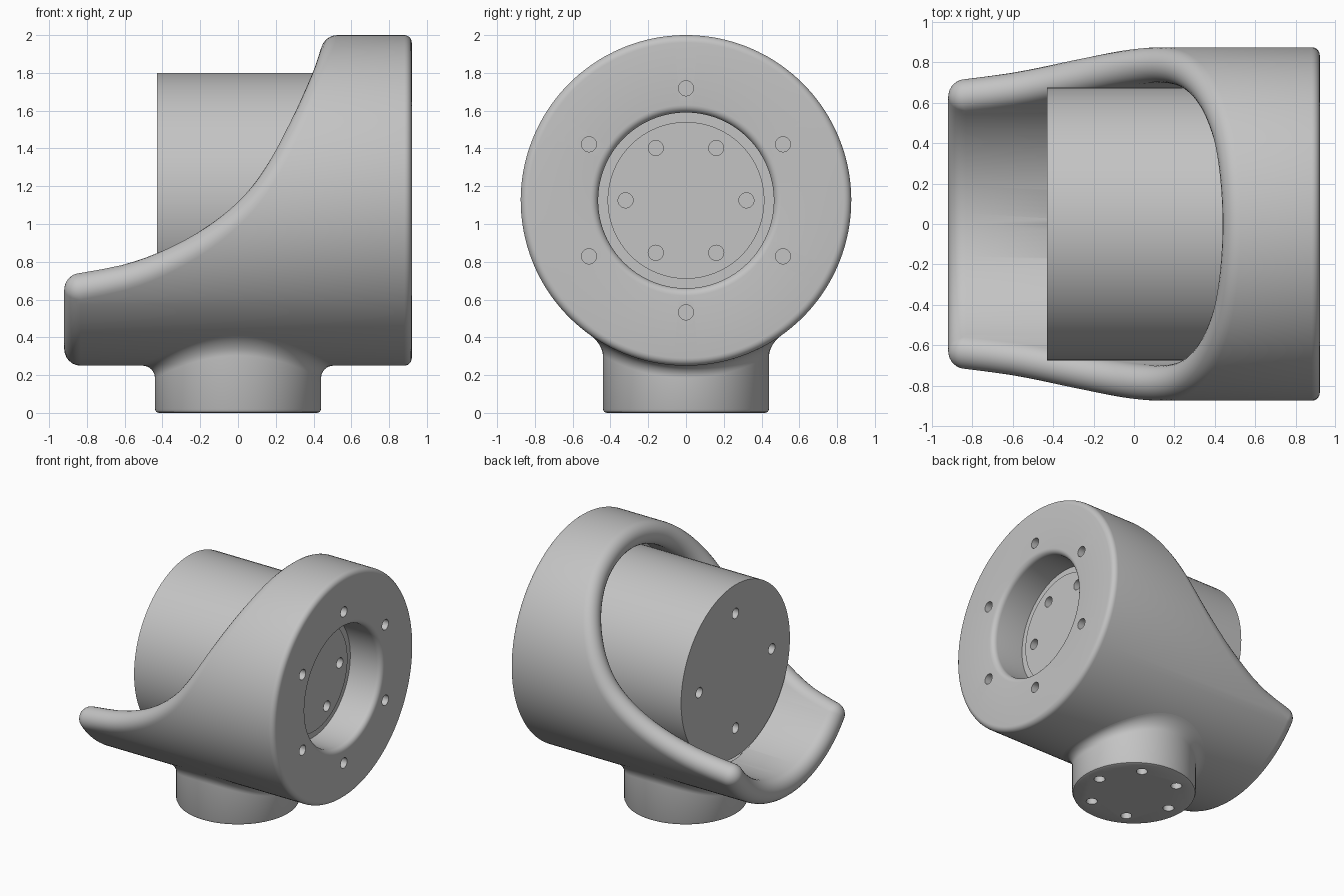
import bpy, bmesh
from math import pi, sin, cos, acos, tau
from mathutils import Vector, Matrix

cube = bpy.data.objects.get("Cube")
if cube:
    bpy.data.objects.remove(cube, do_unlink=True)

grey = bpy.data.materials.new("plain grey")
grey.use_nodes = True
COLOR = (0.55, 0.55, 0.55, 1)
grey.diffuse_color = COLOR
grey.node_tree.nodes["Principled BSDF"].inputs["Base Color"].default_value = COLOR

AXIS_Z = 1.125           # height of the horizontal axis
OUTER, INNER = 0.875, 0.70
MID, LIP = (OUTER + INNER) / 2, (OUTER - INNER) / 2
END = 0.92               # x of the flat flange face
ALONG_X = Matrix.Translation((0, 0, AXIS_Z)) @ Matrix.Rotation(pi / 2, 4, "Y")


def finish(bm, name):
    bmesh.ops.remove_doubles(bm, verts=bm.verts, dist=1e-5)
    bmesh.ops.recalc_face_normals(bm, faces=bm.faces)
    mesh = bpy.data.meshes.new(name)
    bm.to_mesh(mesh)
    bm.free()
    mesh.materials.append(grey)
    obj = bpy.data.objects.new(name, mesh)
    bpy.context.collection.objects.link(obj)
    return obj


def skin(bm, rings, closed):
    """Join rings of points with quads; cap the ends or close the chain."""
    rows = [[bm.verts.new(p) for p in ring] for ring in rings]
    n = len(rows[0])
    for k in range(len(rows) if closed else len(rows) - 1):
        a, b = rows[k], rows[(k + 1) % len(rows)]
        for i in range(n):
            j = (i + 1) % n
            bm.faces.new((a[i], a[j], b[j], b[i]))
    if not closed:
        bm.faces.new(rows[0][::-1])
        bm.faces.new(rows[-1])


def lathe(bm, profile, matrix=Matrix(), seg=96):
    """Solid of revolution; profile holds (radius, height) pairs."""
    skin(bm, [[matrix @ Vector((r * cos(tau * i / seg), r * sin(tau * i / seg), h))
               for i in range(seg)] for r, h in profile], False)


def bolt_holes(bm, matrix, count, radius, height, depth=0.1):
    """Ring of drill cutters centred on a face at the given height."""
    for i in range(count):
        a = tau * i / count
        place = matrix @ Matrix.Translation((radius * cos(a), radius * sin(a), 0))
        lathe(bm, [(0.04, height - depth), (0.04, height + depth)], place, 20)


def carve(obj, bm):
    """Subtract the cutter mesh, then smooth the result."""
    cutter = finish(bm, "cutter")
    cutter.hide_render = True
    mod = obj.modifiers.new("cut", "BOOLEAN")
    mod.operation, mod.solver, mod.object = "DIFFERENCE", "EXACT", cutter
    bpy.context.view_layer.update()
    deps = bpy.context.evaluated_depsgraph_get()
    mesh = bpy.data.meshes.new_from_object(obj.evaluated_get(deps))
    obj.modifiers.clear()
    obj.data = mesh
    bpy.data.objects.remove(cutter, do_unlink=True)
    bpy.ops.object.select_all(action="DESELECT")
    obj.select_set(True)
    bpy.context.view_layer.objects.active = obj
    bpy.ops.object.shade_smooth_by_angle(angle=pi / 6)


# Sweeping lip: centre line of the rounded edge as (x, z)
LIP_LINE = [(-0.8325, 0.6525), (-0.607, 0.694), (-0.392, 0.766), (-0.153, 0.889),
            (0.06, 1.054), (0.202, 1.226), (0.348, 1.486), (0.475, 1.765), (0.526, 1.9125)]


def lip_x(z):
    """Smooth interpolation of the lip line."""
    p, last = LIP_LINE, len(LIP_LINE) - 1
    z = min(max(z, p[0][1]), p[last][1])
    k = next(i for i in range(last) if z <= p[i + 1][1] + 1e-9)

    def slope(i):
        a, b = p[max(i - 1, 0)], p[min(i + 1, last)]
        return (b[0] - a[0]) / (b[1] - a[1])
    (x0, z0), (x1, z1) = p[k], p[k + 1]
    h = z1 - z0
    t = (z - z0) / h
    return ((1 + 2 * t) * (1 - t) ** 2 * x0 + t * t * (3 - 2 * t) * x1
            + h * (t * (1 - t) ** 2 * slope(k) - t * t * (1 - t) * slope(k + 1)))


def radial(phi):
    return Vector((0, sin(phi), -cos(phi)))


def lip_point(phi):
    z = AXIS_Z - MID * cos(phi)
    return Vector((lip_x(z), MID * sin(phi), z))


def lip_normal(phi):
    t = lip_point(min(phi + 1e-3, pi)) - lip_point(phi - 1e-3 if phi > corner + 1e-3 else phi)
    n = t.cross(radial(phi)).normalized() if phi < pi - 1e-4 else Vector((-1, 0, 0))
    return n if n.x < 0 else -n


def shell_section(phi, n):
    """Closed wall section: round lip, inner wall, bore, flange face, outer wall."""
    c, r = lip_point(phi), radial(phi)
    pts = [c + LIP * (cos(pi * i / 12) * r + sin(pi * i / 12) * n) for i in range(13)]
    f = 0.04
    prof = [(0.648, INNER), (0.648, 0.465)]
    arc = [pi / 2 * i / 6 for i in range(7)]
    prof += [(END - f + f * sin(a), 0.465 + f - f * cos(a)) for a in arc]
    prof += [(END - f + f * cos(a), OUTER - f + f * sin(a)) for a in arc]
    return pts + [Vector((x, 0, AXIS_Z)) + rad * r for x, rad in prof]


# Shell: stations from the bottom up one side, then mirrored
corner = acos((AXIS_Z - LIP_LINE[0][1]) / MID)
back = Vector((-1, 0, 0))
stations = [(corner * i / 24, back) for i in range(24)]
stations += [(corner, back.lerp(lip_normal(corner), i / 8).normalized()) for i in range(8)]
stations += [(corner + (pi - corner) * i / 64, lip_normal(corner + (pi - corner) * i / 64))
             for i in range(65)]
half = [shell_section(phi, n) for phi, n in stations]
mirrored = [[Vector((p.x, -p.y, p.z)) for p in s] for s in half[-2:0:-1]]
bm = bmesh.new()
skin(bm, half + mirrored, True)
shell = finish(bm, "housing_shell")

cut = bmesh.new()
bolt_holes(cut, ALONG_X, 6, 0.593, END)
# Softened socket in the shell floor above the stem
lathe(cut, [(0.39, 0.36), (0.40, 0.40), (0.42, 0.425), (0.455, 0.445), (0.455, 0.7)])
carve(shell, cut)
# turn the bolt ring so two holes lie on the horizontal line: handled by the hexagon below

# Motor: large drum with a shallow boss seen through the bore
bm = bmesh.new()
lathe(bm, [(0.675, -0.43), (0.675, 0.65), (0.415, 0.65), (0.415, 0.66)], ALONG_X)
motor = finish(bm, "motor_drum")
cut = bmesh.new()
turned = ALONG_X @ Matrix.Rotation(pi / 2, 4, "Z")
bolt_holes(cut, turned, 6, 0.32, 0.66)
bolt_holes(cut, ALONG_X, 4, 0.45, -0.43)
carve(motor, cut)

# Stem: round foot blended into the underside of the shell
def underside(y):
    return AXIS_Z - (OUTER ** 2 - y * y) ** 0.5


SEG, FOOT, BLEND = 96, 0.44, 0.065
angles = [tau * i / SEG for i in range(SEG)]
rings = [[(r * cos(a), r * sin(a), z) for a in angles]
         for r, z in [(0.42, 0), (0.434, 0.006), (FOOT, 0.02)]]
for k in range(9):
    b = pi / 2 * k / 8
    r = FOOT + BLEND * (1 - cos(b))
    rings.append([(r * cos(a), r * sin(a), underside(r * sin(a)) - BLEND * (1 - sin(b)))
                  for a in angles])
rings.append([(0.3 * cos(a), 0.3 * sin(a), 0.31) for a in angles])
bm = bmesh.new()
skin(bm, rings, False)
stem = finish(bm, "mounting_stem")
cut = bmesh.new()
bolt_holes(cut, Matrix(), 6, 0.32, 0)
carve(stem, cut)
